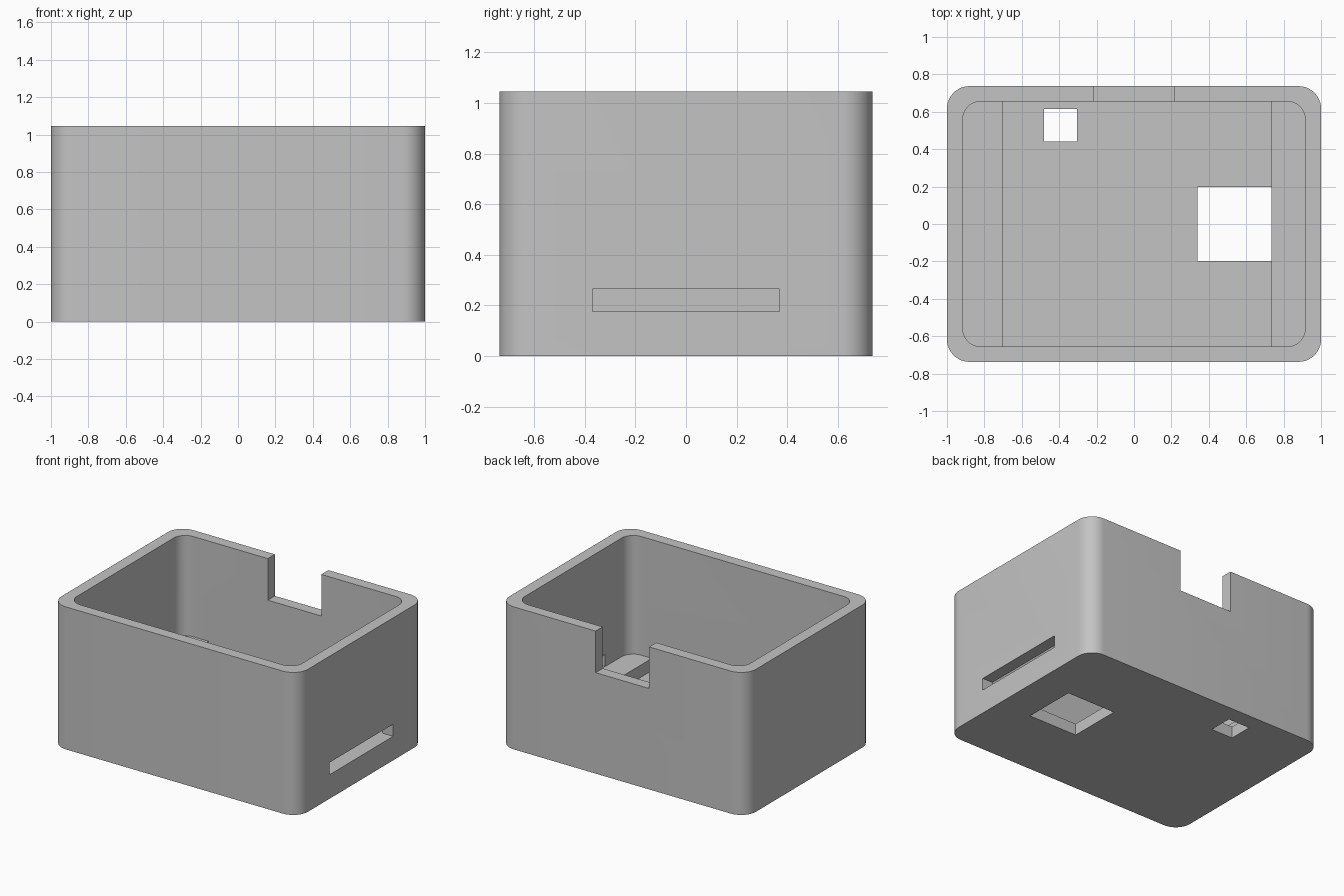
import bpy
import bmesh
from math import cos, sin, pi, radians

if "Cube" in bpy.data.objects:
    bpy.data.objects.remove(bpy.data.objects["Cube"], do_unlink=True)

WALL, HEIGHT = 0.085, 1.045
HALF_X, HALF_Y = 1.0, 0.737

grey = bpy.data.materials.new("plain_grey")
grey.use_nodes = True
colour = (0.55, 0.55, 0.55, 1)
grey.diffuse_color = colour
grey.node_tree.nodes["Principled BSDF"].inputs["Base Color"].default_value = colour


def extrude(name, points, offset):
    """Solid made by extruding a flat outline along an offset."""
    bm = bmesh.new()
    face = bm.faces.new([bm.verts.new(p) for p in points])
    result = bmesh.ops.extrude_face_region(bm, geom=[face])
    moved = [v for v in result["geom"] if isinstance(v, bmesh.types.BMVert)]
    bmesh.ops.translate(bm, verts=moved, vec=offset)
    bmesh.ops.recalc_face_normals(bm, faces=bm.faces)
    mesh = bpy.data.meshes.new(name)
    bm.to_mesh(mesh)
    bm.free()
    mesh.materials.append(grey)
    obj = bpy.data.objects.new(name, mesh)
    bpy.context.collection.objects.link(obj)
    return obj


def rounded_prism(name, hx, hy, radius, z0, z1, steps=12):
    points = []
    for i, (sx, sy) in enumerate([(1, 1), (-1, 1), (-1, -1), (1, -1)]):
        for k in range(steps + 1):
            a = (i + k / steps) * pi / 2
            points.append((sx * (hx - radius) + radius * cos(a),
                           sy * (hy - radius) + radius * sin(a), z0))
    return extrude(name, points, (0, 0, z1 - z0))


def box(name, x0, x1, y0, y1, z0, z1):
    corners = [(x0, y0, z0), (x1, y0, z0), (x1, y1, z0), (x0, y1, z0)]
    return extrude(name, corners, (0, 0, z1 - z0))


def combine(target, tool, operation):
    """Apply a boolean and discard the tool."""
    tool.hide_render = True
    mod = target.modifiers.new(operation.lower(), "BOOLEAN")
    mod.operation, mod.solver, mod.object = operation, "EXACT", tool
    bpy.context.view_layer.objects.active = target
    bpy.ops.object.modifier_apply(modifier=mod.name)
    bpy.data.objects.remove(tool, do_unlink=True)


# Outer body
case = rounded_prism("open_case", HALF_X, HALF_Y, 0.12, 0, HEIGHT)

# Cavity with a tall ledge at one end and a low ledge at the other
cavity = rounded_prism("cavity", HALF_X - WALL, HALF_Y - WALL + 0.003, 0.095, 0.02, 1.2)
step_outline = [(-1.1, 0.31), (-0.7, 0.31), (-0.7, WALL), (0.735, WALL),
                (0.735, 0.175), (1.1, 0.175), (1.1, 1.3), (-1.1, 1.3)]
steps = extrude("stepped_floor", [(x, -1, z) for x, z in step_outline], (0, 2, 0))
combine(cavity, steps, "INTERSECT")
combine(case, cavity, "DIFFERENCE")

# Openings: back notch, side slot, two floor holes
for cutter in (
    box("back_notch", -0.217, 0.217, 0.5, 0.9, 0.74, 1.2),
    box("side_slot", 0.85, 1.1, -0.37, 0.37, 0.176, 0.265),
    box("large_floor_hole", 0.34, 0.734, -0.197, 0.197, -0.1, 0.13),
    box("small_floor_hole", -0.48, -0.305, 0.44, 0.615, -0.1, 0.2),
):
    combine(case, cutter, "DIFFERENCE")

# Smooth rounded corners, keep sharp edges
bpy.ops.object.select_all(action="DESELECT")
case.select_set(True)
bpy.context.view_layer.objects.active = case
bpy.ops.object.shade_smooth_by_angle(angle=radians(30))
